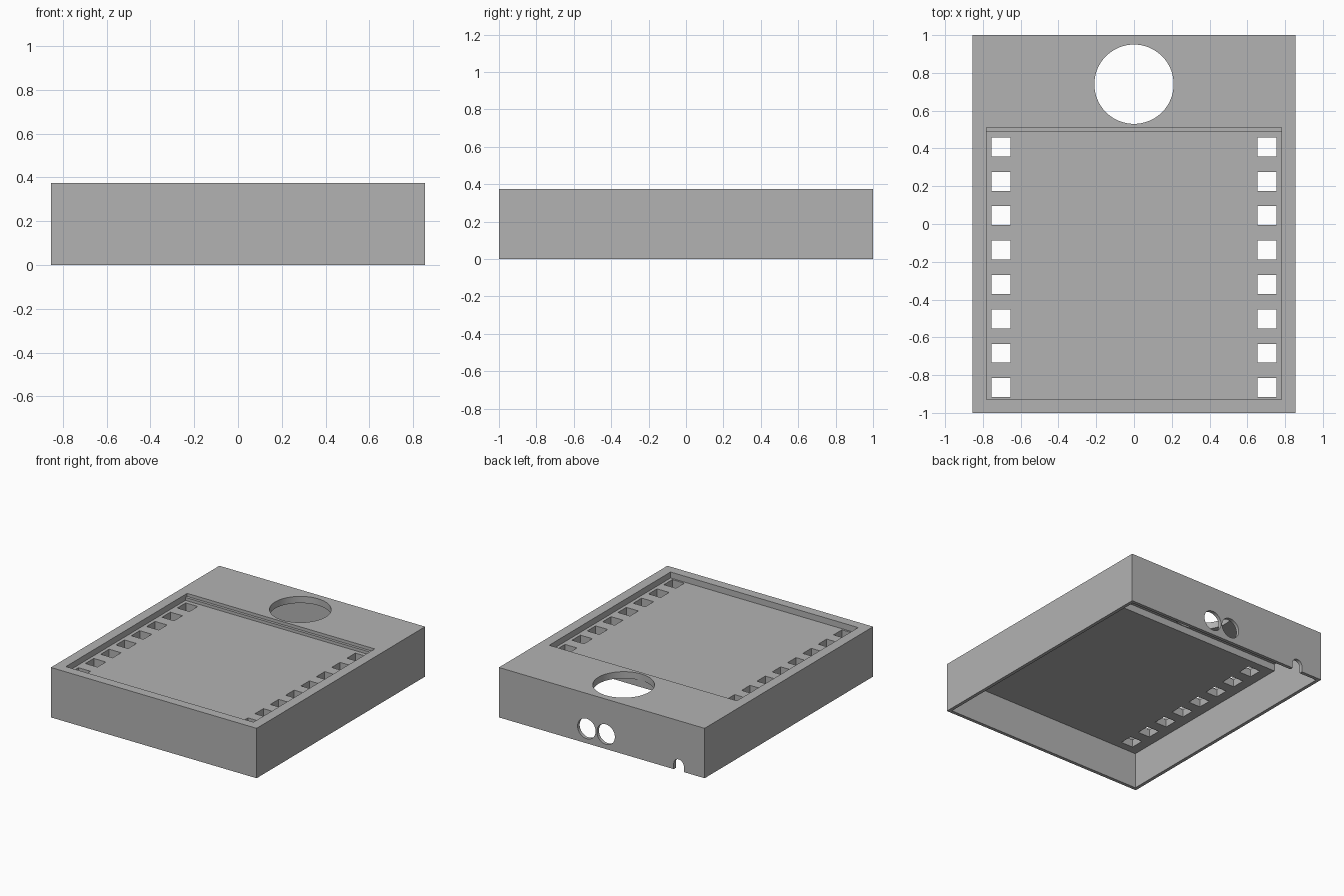
import bpy
import math

if "Cube" in bpy.data.objects:
    bpy.data.objects.remove(bpy.data.objects["Cube"], do_unlink=True)

grey = bpy.data.materials.new("plain_grey")
grey.use_nodes = True
COLOUR = (0.45, 0.45, 0.45, 1)
grey.diffuse_color = COLOUR
grey.node_tree.nodes["Principled BSDF"].inputs["Base Color"].default_value = COLOUR


def box(name, x0, x1, y0, y1, z0, z1):
    bpy.ops.mesh.primitive_cube_add(
        size=1, location=((x0 + x1) / 2, (y0 + y1) / 2, (z0 + z1) / 2))
    ob = bpy.context.object
    ob.name = name
    ob.scale = (x1 - x0, y1 - y0, z1 - z0)
    bpy.ops.object.transform_apply(location=True, rotation=True, scale=True)
    ob.data.materials.append(grey)
    return ob


def cylinder(name, radius, depth, location, along_y=False):
    turn = (math.pi / 2, 0, 0) if along_y else (0, 0, 0)
    bpy.ops.mesh.primitive_cylinder_add(
        vertices=64, radius=radius, depth=depth, location=location, rotation=turn)
    ob = bpy.context.object
    ob.name = name
    bpy.ops.object.transform_apply(location=True, rotation=True, scale=True)
    ob.data.materials.append(grey)
    return ob


def cut(target, cutter):
    mod = target.modifiers.new("cut", "BOOLEAN")
    mod.operation = "DIFFERENCE"
    mod.solver = "EXACT"
    mod.object = cutter
    bpy.context.view_layer.objects.active = target
    bpy.ops.object.modifier_apply(modifier=mod.name)
    bpy.data.objects.remove(cutter, do_unlink=True)


W, L, H = 0.855, 1.0, 0.375      # half width, half length, height
WALL = 0.025
FLOOR = 0.33                     # top of the recessed panel
IN_X, IN_Y = W - WALL, L - WALL

# Outer shell
cover = box("cover", -W, W, -L, L, 0, H)

# Hollow underside, higher at the back than below the panel
cut(cover, box("front_cavity", -IN_X, IN_X, -IN_Y, 0.6, -0.1, 0.272))
cut(cover, box("back_cavity", -IN_X, IN_X, 0.525, IN_Y, -0.1, 0.325))

# Recess in the top with a narrow ledge along its back edge
cut(cover, box("recess", -0.78, 0.78, -0.93, 0.49, FLOOR, 0.5))
cut(cover, box("recess_ledge", -0.78, 0.78, 0.4, 0.51, 0.352, 0.5))

# Two rows of square slots through the panel
for side in (-1, 1):
    for i in range(8):
        x, y = side * 0.705, 0.408 - i * 0.182
        cut(cover, box("slot", x - 0.05, x + 0.05, y - 0.05, y + 0.05, 0.2, 0.45))

# Large round opening in the top
cut(cover, cylinder("round_opening", 0.21, 0.3, (0, 0.74, H)))

# Pair of round holes in the back wall
for x in (0.126, -0.034):
    cut(cover, cylinder("back_hole", 0.075, 0.2, (x, L, 0.11), True))

# Round-topped cable notch at the bottom of the back wall
NOTCH_X, NOTCH_R = -0.64, 0.042
cut(cover, box("notch_slot", NOTCH_X - NOTCH_R, NOTCH_X + NOTCH_R, 0.9, 1.1, -0.1, NOTCH_R))
cut(cover, cylinder("notch_top", NOTCH_R, 0.2, (NOTCH_X, L, NOTCH_R), True))

# Smooth the round openings, keep the edges sharp
bpy.ops.object.select_all(action="DESELECT")
cover.select_set(True)
bpy.context.view_layer.objects.active = cover
bpy.ops.object.shade_smooth_by_angle(angle=math.radians(30))
